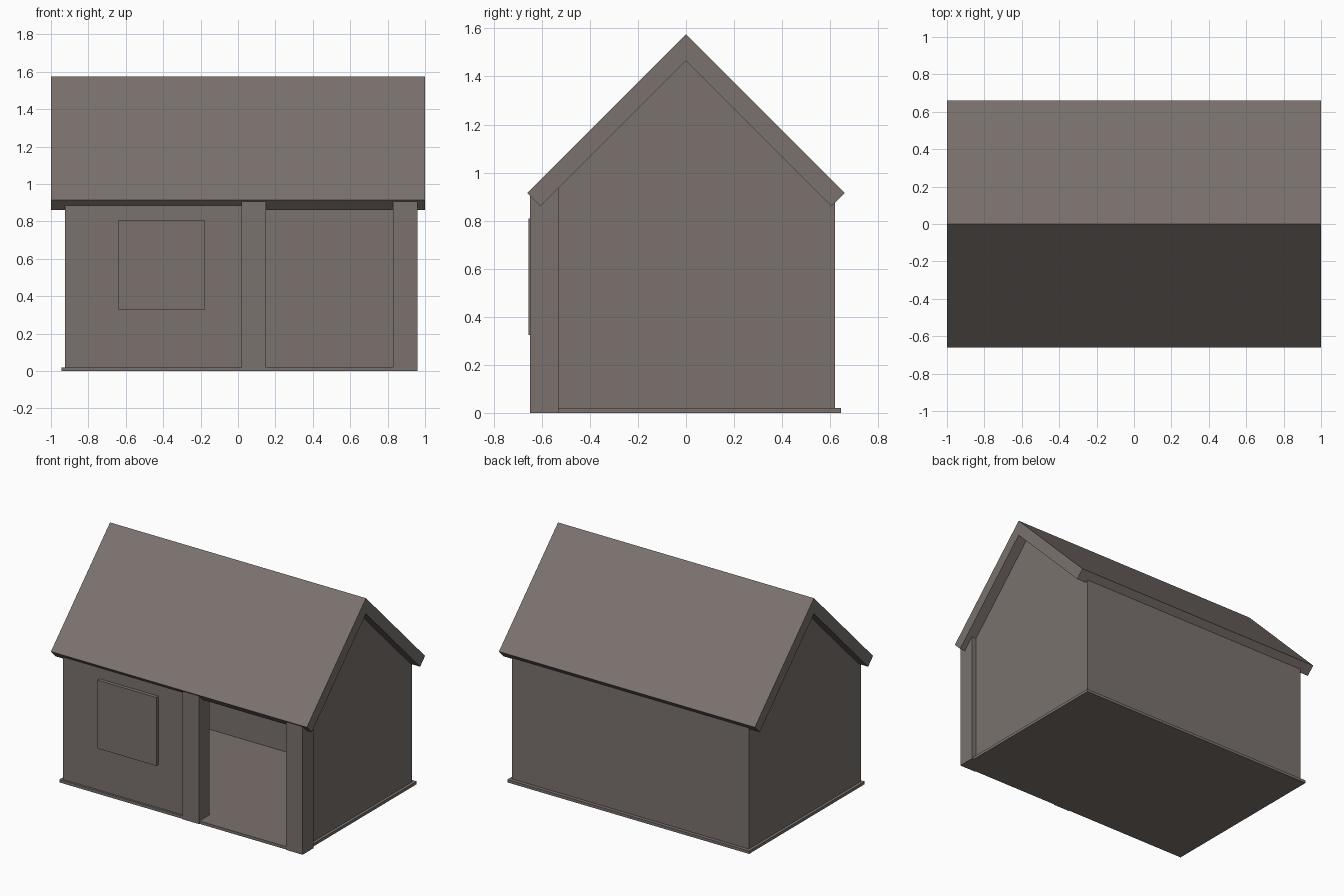
import bpy, bmesh

if "Cube" in bpy.data.objects:
    bpy.data.objects.remove(bpy.data.objects["Cube"])

# Single warm grey for the whole cottage
mat = bpy.data.materials.new("warm_grey")
mat.diffuse_color = (0.195, 0.167, 0.155, 1)
mat.use_nodes = True
mat.node_tree.nodes["Principled BSDF"].inputs["Base Color"].default_value = mat.diffuse_color

APEX = 1.465            # inner ridge height
EAVE_Y, EAVE_Z = 0.605, 0.86   # lower corner of the roof edge


def extrude_profile(name, profile, x0, x1):
    """Extrude a (y, z) outline along x."""
    bm = bmesh.new()
    face = bm.faces.new([bm.verts.new((x0, y, z)) for y, z in profile])
    new = bmesh.ops.extrude_face_region(bm, geom=[face])["geom"]
    moved = [v for v in new if isinstance(v, bmesh.types.BMVert)]
    bmesh.ops.translate(bm, verts=moved, vec=(x1 - x0, 0, 0))
    bmesh.ops.recalc_face_normals(bm, faces=bm.faces)
    mesh = bpy.data.meshes.new(name)
    bm.to_mesh(mesh)
    bm.free()
    mesh.materials.append(mat)
    obj = bpy.data.objects.new(name, mesh)
    bpy.context.collection.objects.link(obj)
    return obj


def under_roof(y):
    """Height of the roof's underside, including its square-cut eave."""
    a = abs(y)
    return APEX - a if a <= EAVE_Y else EAVE_Z + (a - EAVE_Y)


def wall(name, x0, x1, y0, y1, z0=0.02):
    """Upright part whose top follows the roof's underside."""
    ys = sorted({y0, y1} | {y for y in (-EAVE_Y, 0, EAVE_Y) if y0 < y < y1})
    top = [(y, under_roof(y)) for y in reversed(ys)]
    return extrude_profile(name, [(y0, z0), (y1, z0)] + top, x0, x1)


def plate(name, x0, x1, y0, y1, z0, z1):
    return extrude_profile(name, [(y0, z0), (y1, z0), (y1, z1), (y0, z1)], x0, x1)


# Floor slab
plate("floor_slab", -0.945, 0.945, -0.645, 0.645, 0, 0.02)

# Hollow walls, with the doorway left open at the front right
wall("left_wall", -0.925, -0.835, -0.63, 0.62)
wall("right_wall", 0.835, 0.925, -0.53, 0.62)
wall("back_wall", -0.835, 0.835, 0.53, 0.62)
wall("front_wall", -0.835, 0.02, -0.63, -0.53)

# Door posts
for name, x in (("middle_post", 0.02), ("corner_post", 0.83)):
    wall(name, x, x + 0.13, -0.65, -0.53, 0)

# Window shutter
plate("window_panel", -0.64, -0.18, -0.655, -0.63, 0.325, 0.808)

# Gabled roof, a thick folded sheet
half = [(0.66, 0.915), (EAVE_Y, EAVE_Z)]
roof = [(0, 1.575)] + half + [(0, APEX)] + [(-y, z) for y, z in reversed(half)]
extrude_profile("roof", roof, -1, 1)
